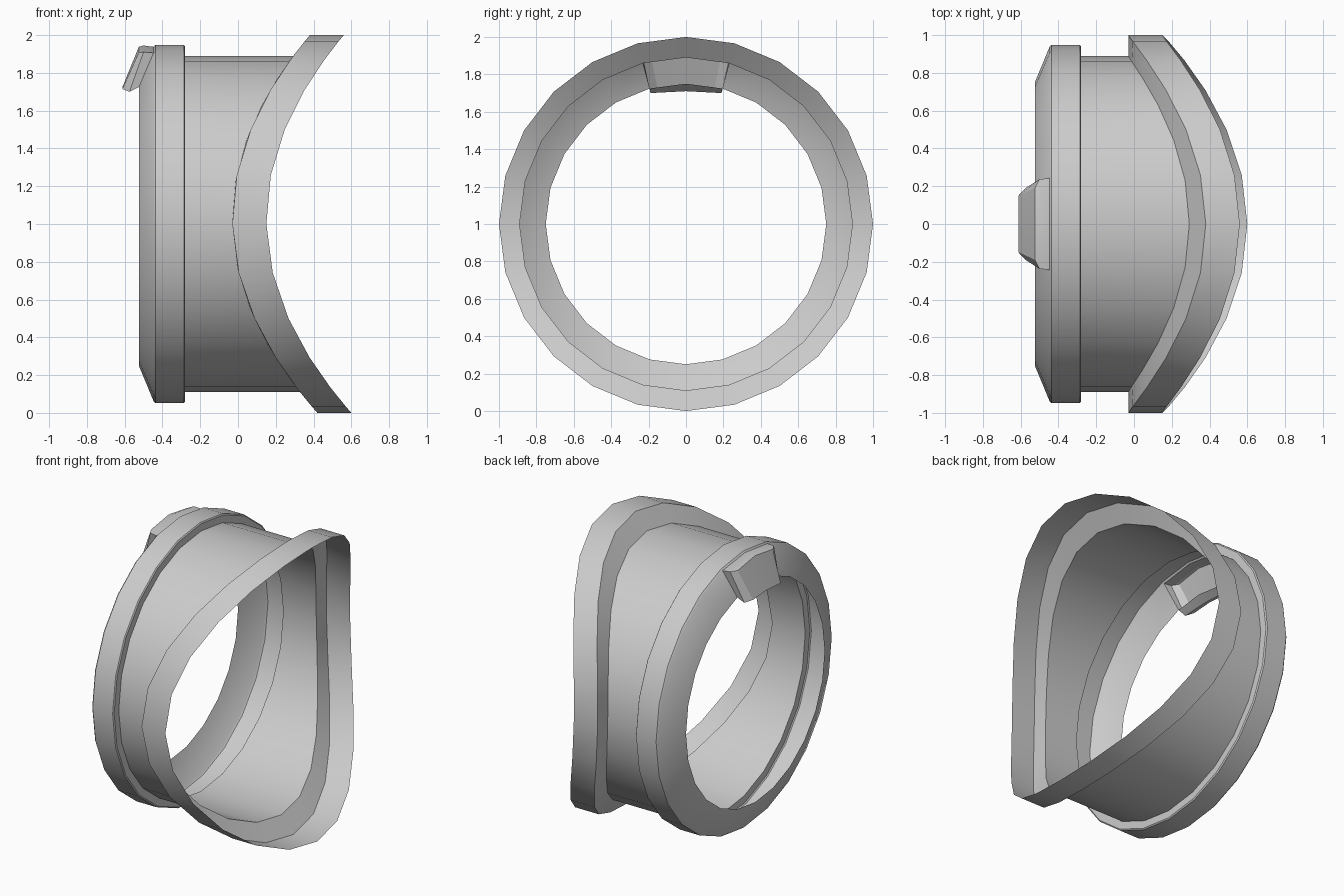
import bpy, bmesh
from math import sin, cos, pi

if "Cube" in bpy.data.objects:
    bpy.data.objects.remove(bpy.data.objects["Cube"])

N = 24  # sides around the pipe axis (x), first vertex at the top


def finish(name, bm):
    bmesh.ops.recalc_face_normals(bm, faces=bm.faces[:])
    me = bpy.data.meshes.new(name)
    bm.to_mesh(me)
    bm.free()
    ob = bpy.data.objects.new(name, me)
    bpy.context.collection.objects.link(ob)
    bpy.ops.object.select_all(action='DESELECT')
    ob.select_set(True)
    bpy.context.view_layer.objects.active = ob
    bpy.ops.object.shade_smooth_by_angle(angle=0.6)


# (x, radius, saddle): saddle rows bend to fit against a larger pipe
profile = [(-0.525, 0.75, 0), (-0.447, 0.938, 0), (-0.437, 0.948, 0),
           (-0.286, 0.948, 0), (-0.28, 0.94, 0), (-0.28, 0.89, 0),
           (-0.03, 0.89, 1), (-0.03, 1.0, 1), (0.15, 1.0, 1)]


def ring(bm, x, r, saddle):
    row = []
    for i in range(N):
        a = 2 * pi * i / N
        s = r * cos(a)
        dx = saddle * (0.43 * s * s - 0.02 * s)
        row.append(bm.verts.new((x + dx, r * sin(a), 1 + s)))
    return row


# Open shell: end cone, collar, neck and saddle flange
bm = bmesh.new()
rows = [ring(bm, *p) for p in profile]
for k, (a, b) in enumerate(zip(rows, rows[1:])):
    for i in range(N):
        if k == 0 and i in (0, N - 1):
            continue  # opening behind the key tab
        j = (i + 1) % N
        bm.faces.new((a[i], a[j], b[j], b[i]))

# Hollow key tab raised from the two top faces of the cone
R, L, C = 1, N - 1, 0
base = [rows[1][L], rows[1][C], rows[1][R], rows[0][R], rows[0][C], rows[0][L]]


def tab_loop(xo, yo, zo, drop, xi, yi, zi):
    pts = [(xo, -yo, zo - drop), (xo, 0, zo), (xo, yo, zo - drop),
           (xi, yi, zi - 0.01), (xi, 0, zi), (xi, -yi, zi - 0.01)]
    return [bm.verts.new(p) for p in pts]


mid = tab_loop(-0.50, 0.237, 1.945, 0.035, -0.575, 0.19, 1.71)
cap = tab_loop(-0.525, 0.19, 1.938, 0.03, -0.612, 0.15, 1.725)
for a, b in ((base, mid), (mid, cap)):
    for i in range(6):
        j = (i + 1) % 6
        bm.faces.new((a[i], a[j], b[j], b[i]))
bm.faces.new((cap[0], cap[1], cap[4], cap[5]))
bm.faces.new((cap[1], cap[2], cap[3], cap[4]))
finish("pipe_saddle_collar", bm)
